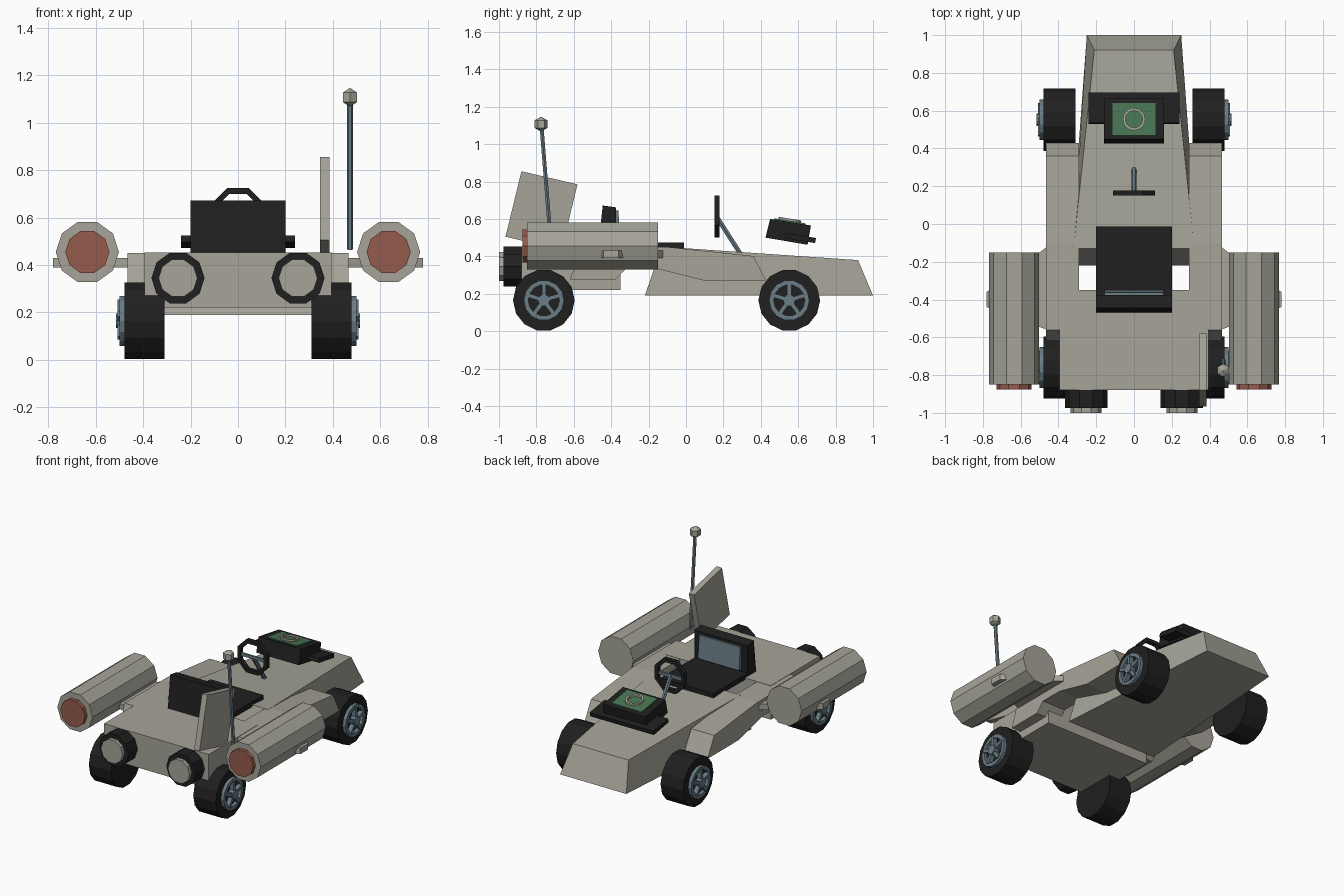
import bpy, bmesh, math
from mathutils import Vector

if "Cube" in bpy.data.objects:
    bpy.data.objects.remove(bpy.data.objects["Cube"])


def material(name, rgb):
    m = bpy.data.materials.new(name)
    m.diffuse_color = (*rgb, 1)
    m.use_nodes = True
    m.node_tree.nodes["Principled BSDF"].inputs["Base Color"].default_value = m.diffuse_color
    return m


GREY = material("warm grey", (0.38, 0.37, 0.315))
BLACK = material("black", (0.014, 0.014, 0.014))
SLATE = material("slate blue", (0.145, 0.205, 0.24))
RED = material("rust red", (0.30, 0.105, 0.07))
GREEN = material("screen green", (0.065, 0.175, 0.085))


def finish(name, bm, mat, mirror=False):
    bmesh.ops.recalc_face_normals(bm, faces=bm.faces)
    me = bpy.data.meshes.new(name)
    bm.to_mesh(me)
    bm.free()
    me.materials.append(mat)
    ob = bpy.data.objects.new(name, me)
    bpy.context.collection.objects.link(ob)
    if mirror:
        ob.modifiers.new("mirror", 'MIRROR')
    return ob


def place(axis, p, t):
    """Put a 2D profile point at distance t along an axis."""
    u, v = p
    return {'x': (t, u, v), 'y': (u, t, v), 'z': (u, v, t)}[axis]


def loft(name, loops, mat, mirror=False, closed=False):
    """Skin through loops of 3D points; capped ends unless closed."""
    bm = bmesh.new()
    rows = [[bm.verts.new(p) for p in loop] for loop in loops]
    n = len(rows[0])
    pairs = list(zip(rows, rows[1:])) + ([(rows[-1], rows[0])] if closed else [])
    for a, b in pairs:
        for i in range(n):
            j = (i + 1) % n
            bm.faces.new((a[i], a[j], b[j], b[i]))
    if not closed:
        bm.faces.new(rows[0])
        bm.faces.new(rows[-1])
    return finish(name, bm, mat, mirror)


def prism(name, pts, axis, a, b, mat, mirror=False):
    return loft(name, [[place(axis, p, t) for p in pts] for t in (a, b)], mat, mirror)


def ngon(c, r, n, turn=0.0):
    return [(c[0] + r * math.cos(turn + math.tau * i / n),
             c[1] + r * math.sin(turn + math.tau * i / n)) for i in range(n)]


def ring(name, c, r_in, r_out, n, axis, a, b, mat, mirror=False, turn=0.0):
    loops = [[place(axis, p, t) for p in ngon(c, r, n, turn)]
             for r, t in ((r_in, a), (r_out, a), (r_out, b), (r_in, b))]
    return loft(name, loops, mat, mirror, closed=True)


def rod(name, p, q, r, n, mat):
    p, q = Vector(p), Vector(q)
    rot = (q - p).to_track_quat('Z', 'Y')
    loops = [[e + rot @ Vector((x, y, 0)) for x, y in ngon((0, 0), r, n)] for e in (p, q)]
    return loft(name, loops, mat)


def rect(x0, x1, y0, y1):
    return [(x0, y0), (x1, y0), (x1, y1), (x0, y1)]


# Tapered nose: wider at the bottom and towards the seat
nose = [[(-w, y, z), (w, y, z), (v, y2, z2), (-v, y2, z2)]
        for w, y, z, v, y2, z2 in ((0.34, -0.22, 0.19, 0.32, -0.13, 0.452),
                                   (0.25, 1.0, 0.19, 0.21, 0.92, 0.38))]
loft("nose_body", nose, GREY)

# Rear deck
prism("rear_body", rect(-0.395, 0.395, -0.88, -0.35), 'z', 0.22, 0.452, GREY)

# Side frames joining nose and rear deck
frame = [(-0.56, 0.45), (-0.1, 0.45), (0.36, 0.402), (0.43, 0.27), (0.1, 0.27),
         (-0.16, 0.335), (-0.32, 0.335), (-0.38, 0.275), (-0.62, 0.275)]
prism("side_frame", frame, 'x', 0.29, 0.465, GREY, True)

# Tapered pylons running through the side boosters
pylon = [(0.38, -0.06), (0.78, -0.36), (0.78, -0.44), (0.46, -0.56), (0.38, -0.56)]
prism("booster_pylon", pylon, 'z', 0.39, 0.43, GREY, True)

# Side boosters with red exhausts
prism("side_booster", ngon((0.635, 0.455), 0.133, 10), 'y', -0.85, -0.15, GREY, True)
prism("booster_exhaust", ngon((0.635, 0.455), 0.093, 10), 'y', -0.875, -0.84, RED, True)

# Rear nozzles
prism("rear_nozzle", ngon((0.253, 0.345), 0.112, 10), 'y', -0.975, -0.86, BLACK, True)
prism("nozzle_cap", ngon((0.253, 0.345), 0.082, 10), 'y', -1.0, -0.96, GREY, True)

# Wheels with five-spoke rims
for label, y in (("rear", -0.76), ("front", 0.552)):
    c = (y, 0.165)
    prism(label + "_tyre", ngon(c, 0.165, 14, math.pi / 14 - math.pi / 2), 'x',
          0.31, 0.478, BLACK, True)
    ring(label + "_rim", c, 0.083, 0.108, 14, 'x', 0.47, 0.5, SLATE, True)
    prism(label + "_hub", ngon(c, 0.032, 10), 'x', 0.47, 0.515, SLATE, True)
    for k in range(5):
        a = math.pi / 2 + math.tau * k / 5
        ca, sa = math.cos(a), math.sin(a)
        spoke = [(y + ca * u - sa * v, 0.165 + sa * u + ca * v)
                 for u, v in rect(0.02, 0.09, -0.011, 0.011)]
        prism(f"{label}_spoke_{k + 1}", spoke, 'x', 0.47, 0.507, SLATE, True)

# Seat
prism("seat_base", rect(-0.2, 0.2, -0.42, -0.012), 'z', 0.44, 0.475, BLACK)
prism("seat_back", [(-0.47, 0.45), (-0.375, 0.45), (-0.375, 0.662), (-0.445, 0.672)],
      'x', -0.2, 0.2, BLACK)
prism("seat_pad", [(-0.38, 0.49), (-0.35, 0.49), (-0.362, 0.645), (-0.38, 0.645)],
      'x', -0.155, 0.155, SLATE)

# Steering wheel and column
ring("steering_wheel", (0, 0.613), 0.094, 0.121, 8, 'y', 0.152, 0.178, BLACK, turn=math.pi / 8)
prism("steering_crossbar", rect(-0.1, 0.1, 0.6, 0.62), 'y', 0.158, 0.172, SLATE)
rod("steering_column", (0, 0.165, 0.61), (0, 0.29, 0.415), 0.014, 6, SLATE)

# Tilted console with screen, dial and wide lower plate
def top(y, lift=0.0):
    return 0.60 - 0.163 * (y - 0.45) + lift


prism("console", [(0.45, 0.60), (0.668, 0.565), (0.65, 0.462), (0.425, 0.50)],
      'x', -0.16, 0.16, BLACK)
prism("console_plate", [(y, top(y, d)) for y, d in
                        ((0.53, -0.09), (0.69, -0.09), (0.695, -0.062), (0.535, -0.062))],
      'x', -0.24, 0.24, BLACK)
prism("screen", [(y, top(y, d)) for y, d in
                 ((0.47, -0.002), (0.64, -0.002), (0.64, 0.007), (0.47, 0.007))],
      'x', -0.115, 0.115, GREEN)
dial = ring("screen_dial", (0, 0.555), 0.046, 0.06, 12, 'z', 0.0, 0.015, GREY)
for v in dial.data.vertices:
    v.co.z += top(v.co.y, 0.004)

# Tilted tail fin on one side
prism("tail_fin", [(-0.88, 0.855), (-0.58, 0.785), (-0.665, 0.435), (-0.965, 0.505)],
      'x', 0.345, 0.385, GREY)

# Antenna with a faceted tip
rod("antenna", (0.472, -0.722, 0.465), (0.472, -0.772, 1.09), 0.012, 6, SLATE)
bm = bmesh.new()
bmesh.ops.create_uvsphere(bm, u_segments=6, v_segments=3, radius=0.04)
bmesh.ops.translate(bm, verts=bm.verts, vec=(0.472, -0.775, 1.107))
finish("antenna_tip", bm, GREY)
